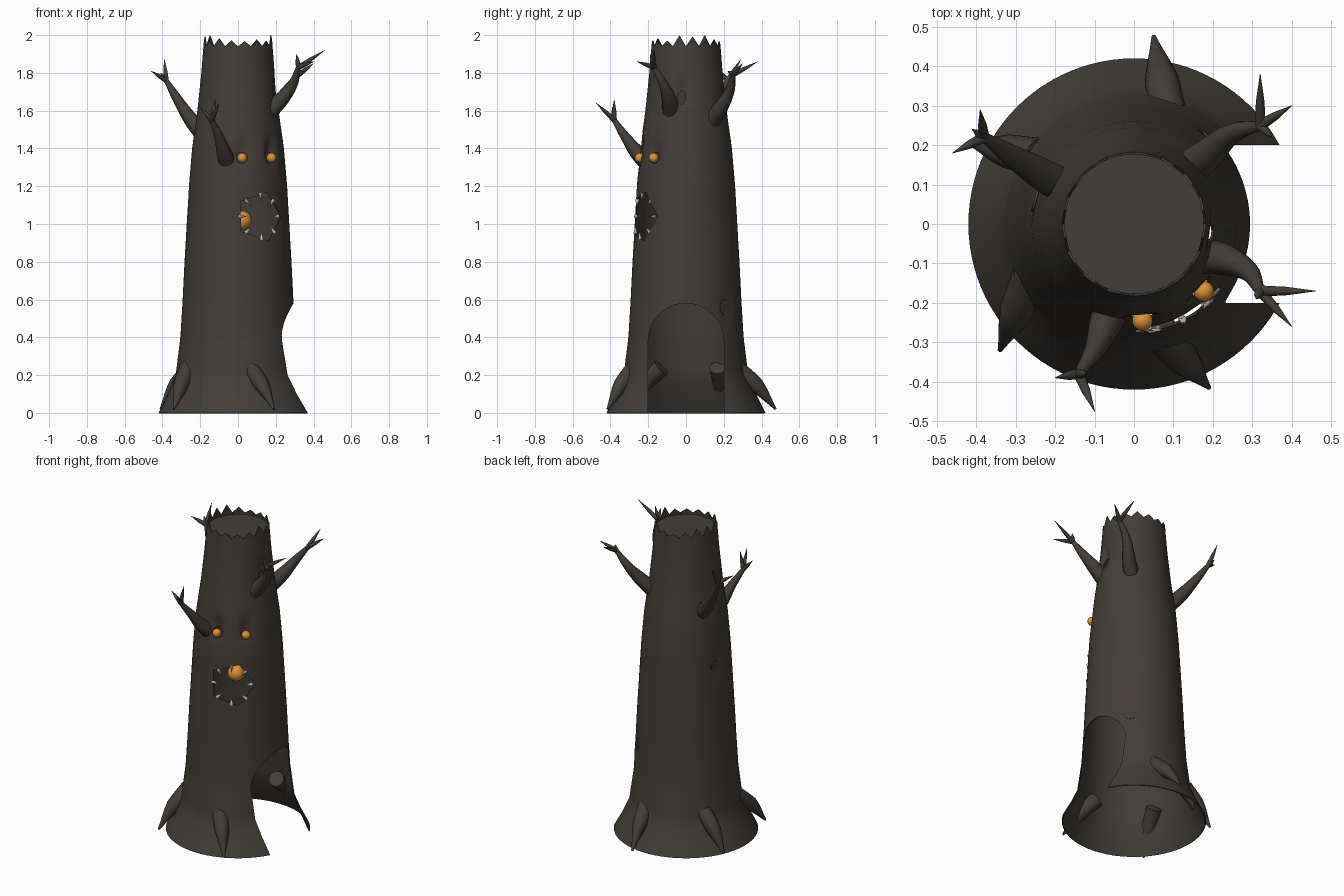
import bpy, bmesh, math, random
from mathutils import Vector

if "Cube" in bpy.data.objects:
    bpy.data.objects.remove(bpy.data.objects["Cube"])

random.seed(4)


def material(name, rgb):
    m = bpy.data.materials.new(name)
    m.diffuse_color = (*rgb, 1)
    m.use_nodes = True
    m.node_tree.nodes["Principled BSDF"].inputs["Base Color"].default_value = m.diffuse_color
    return m


BARK = material("dark_bark", (0.055, 0.047, 0.038))
ORANGE = material("glowing_orange", (0.72, 0.29, 0.035))
BONE = material("bone", (0.50, 0.47, 0.38))


def smooth(ob, angle=40):
    bpy.ops.object.select_all(action='DESELECT')
    ob.select_set(True)
    bpy.context.view_layer.objects.active = ob
    bpy.ops.object.shade_smooth_by_angle(angle=math.radians(angle))


def mesh_object(name, bm, mat):
    bmesh.ops.recalc_face_normals(bm, faces=bm.faces)
    me = bpy.data.meshes.new(name)
    bm.to_mesh(me)
    bm.free()
    ob = bpy.data.objects.new(name, me)
    bpy.context.collection.objects.link(ob)
    me.materials.append(mat)
    return ob


# Trunk profile (z, radius) and dents (angle, z, width, height, depth)
PROFILE = [(0, .42), (.03, .405), (.1, .37), (.2, .33), (.4, .305), (.6, .293), (.8, .283),
           (1.2, .26), (1.4, .243), (1.6, .215), (1.8, .194), (1.94, .183), (2.1, .175)]
EYES = [(math.radians(-85), 1.35), (math.radians(-44), 1.35)]
KNOTS = [(math.radians(46), .56, .042), (math.radians(166), 1.13, .032)]
HOLE = (math.radians(-7), 1.67)
MOUTH = (math.radians(-63), 1.04)
DENTS = [(a, z + .03, .035, .06, .025) for a, z in EYES + [HOLE]]
DENTS += [(a, z, .04, .08, .01) for a, z, r in KNOTS]


def radius(a, z):
    for (z0, r0), (z1, r1) in zip(PROFILE, PROFILE[1:]):
        if z <= z1:
            r = r0 + (r1 - r0) * (z - z0) / (z1 - z0)
            break
    for da, dz, w, h, d in DENTS:
        off = math.remainder(a - da, math.tau) * r
        r -= d * math.exp(-(off / w) ** 2 - ((z - dz) / h) ** 2)
    return r


def surface(a, z, out=0.0):
    r = radius(a, z) + out
    return Vector((r * math.cos(a), r * math.sin(a), z))


# Hollow trunk shell with a jagged crown
SEG, SPIKES, RIM = 96, 16, 1.935
peaks = [random.uniform(.02, .06) for _ in range(SPIKES)]
rows = [0, .015, .03, .06, .1, .15] + [.2 + (RIM - .2) * i / 64 for i in range(65)]
bm = bmesh.new()
rings = []
for z in rows + [None]:
    ring = []
    for i in range(SEG):
        zz = z
        if z is None:
            t = i * SPIKES / SEG
            zz = RIM + .006 + peaks[int(t)] * (1 - abs(2 * (t % 1) - 1))
        ring.append(bm.verts.new(surface(math.tau * i / SEG, zz)))
    rings.append(ring)
for lo, hi in zip(rings, rings[1:]):
    for i in range(SEG):
        j = (i + 1) % SEG
        bm.faces.new((lo[i], lo[j], hi[j], hi[i]))
trunk = mesh_object("trunk", bm, BARK)
mod = trunk.modifiers.new("thickness", 'SOLIDIFY')
mod.thickness, mod.offset = .006, -1


# Openings are cut with radial prisms
def cut(name, outline, angle, z, near=.08, far=.6):
    rad = Vector((math.cos(angle), math.sin(angle), 0))
    tan = Vector((-rad.y, rad.x, 0))
    b = bmesh.new()
    ends = [[b.verts.new(rad * d + tan * u + Vector((0, 0, z + v))) for u, v in outline]
            for d in (near, far)]
    n = len(outline)
    b.faces.new(ends[0])
    b.faces.new(ends[1])
    for i in range(n):
        j = (i + 1) % n
        b.faces.new((ends[0][i], ends[0][j], ends[1][j], ends[1][i]))
    c = mesh_object(name, b, BARK)
    c.hide_render = True
    m = trunk.modifiers.new(name, 'BOOLEAN')
    m.operation, m.solver, m.object = 'DIFFERENCE', 'EXACT', c
    return c


def ellipse(n, w, h):
    return [(w * math.cos(math.tau * i / n), h * math.sin(math.tau * i / n)) for i in range(n)]


arch = [(-.2, -.1), (.2, -.1)]
arch += [(.2 * math.cos(math.pi * i / 20), .38 + .2 * math.sin(math.pi * i / 20)) for i in range(21)]
cutters = [cut("door_cutter", arch, 0, 0, 0),
           cut("mouth_cutter", ellipse(5, .135, .135), *MOUTH),
           cut("hole_cutter", ellipse(16, .022, .035), *HOLE)]
cutters += [cut("socket_cutter", ellipse(16, .03, .03), a, z) for a, z in EYES]
bpy.context.view_layer.objects.active = trunk
for m in list(trunk.modifiers):
    bpy.ops.object.modifier_apply(modifier=m.name)
for c in cutters:
    bpy.data.objects.remove(c)
smooth(trunk)

# Closed top just inside the crown
bm = bmesh.new()
bm.faces.new([bm.verts.new(surface(math.tau * i / SEG, 1.93, -.003)) for i in range(SEG)])
mesh_object("top_cap", bm, BARK)


# Tapered curved tubes for branches and roots: points are (x, y, z, radius)
def tubes(name, paths):
    cu = bpy.data.curves.new(name, 'CURVE')
    cu.dimensions, cu.bevel_depth, cu.bevel_resolution = '3D', 1, 3
    cu.resolution_u, cu.use_fill_caps = 6, True
    for path in paths:
        s = cu.splines.new('BEZIER')
        s.bezier_points.add(len(path) - 1)
        for p, (x, y, z, r) in zip(s.bezier_points, path):
            p.co, p.radius = (x, y, z), r
            p.handle_left_type = p.handle_right_type = 'AUTO'
    ob = bpy.data.objects.new(name, cu)
    bpy.context.collection.objects.link(ob)
    cu.materials.append(BARK)
    bpy.ops.object.select_all(action='DESELECT')
    ob.select_set(True)
    bpy.context.view_layer.objects.active = ob
    bpy.ops.object.convert(target='MESH')
    smooth(bpy.context.object, 50)


def branch(name, path, tips):
    radii = (.046, .04, .026, .013)
    limb = [(*p, r) for p, r in zip(path, radii)]
    end = path[-1]
    twigs = []
    for t in tips:
        mid = [e + (q - e) * .45 for e, q in zip(end, t)]
        twigs.append([(*end, .014), (*mid, .011), (*t, .001)])
    tubes(name, [limb] + twigs)


branch("branch_left", [(-.17, .09, 1.46), (-.24, .13, 1.54), (-.32, .18, 1.66), (-.38, .22, 1.76)],
       [(-.46, .18, 1.81), (-.39, .29, 1.87), (-.41, .24, 1.80)])
branch("branch_back_right", [(.14, .14, 1.55), (.19, .18, 1.61), (.25, .23, 1.70), (.32, .25, 1.79)],
       [(.40, .30, 1.85), (.32, .38, 1.86), (.35, .22, 1.81)])
branch("branch_right", [(.17, -.08, 1.60), (.23, -.09, 1.66), (.29, -.12, 1.74), (.32, -.17, 1.83)],
       [(.46, -.17, 1.92), (.40, -.26, 1.86), (.31, -.19, 1.90)])
branch("branch_front", [(-.06, -.22, 1.34), (-.075, -.26, 1.38), (-.10, -.32, 1.46), (-.14, -.38, 1.55)],
       [(-.20, -.39, 1.62), (-.10, -.475, 1.64), (-.12, -.38, 1.66)])

# Four roots around the foot
for i, (a, t) in enumerate([((.09, .26), (.05, .475)), ((-.26, -.13), (-.34, -.32)),
                            ((.06, -.27), (.19, -.415)), ((-.24, .17), (-.41, .20))]):
    mid = [p + (q - p) * .5 for p, q in zip(a, t)]
    tubes(f"root_{i + 1}", [[(*a, .24, .048), (*mid, .15, .043), (*t, .02, .006)]])

# Knots in the bark
for a, z, r in KNOTS:
    bpy.ops.mesh.primitive_cylinder_add(vertices=24, radius=r, depth=.03,
                                        location=surface(a, z, -.008), rotation=(0, math.pi / 2, a))
    k = bpy.context.object
    k.name = "knot"
    k.data.materials.append(BARK)
    smooth(k)


# Eyes and the glowing ball behind the mouth
def ball(name, loc, r):
    bpy.ops.mesh.primitive_uv_sphere_add(segments=24, ring_count=12, radius=r, location=loc)
    ob = bpy.context.object
    ob.name = name
    ob.data.materials.append(ORANGE)
    smooth(ob)


for a, z in EYES:
    ball("eye", (.246 * math.cos(a), .246 * math.sin(a), z), .026)
ball("inner_glow", (.022, -.05, 1.02), .05)

# Teeth around the mouth, pointing inward
for i in range(8):
    c, s = math.cos(math.tau * i / 8), math.sin(math.tau * i / 8)
    base, tip = [surface(MOUTH[0] + c * d / .27, MOUTH[1] + s * d, o)
                 for d, o in ((.122, -.004), (.078, .006))]
    axis = tip - base
    bpy.ops.mesh.primitive_cone_add(vertices=10, radius1=.011, radius2=0, depth=axis.length,
                                    location=(base + tip) / 2,
                                    rotation=axis.to_track_quat('Z', 'Y').to_euler())
    t = bpy.context.object
    t.name = "tooth"
    t.data.materials.append(BONE)
    smooth(t)
